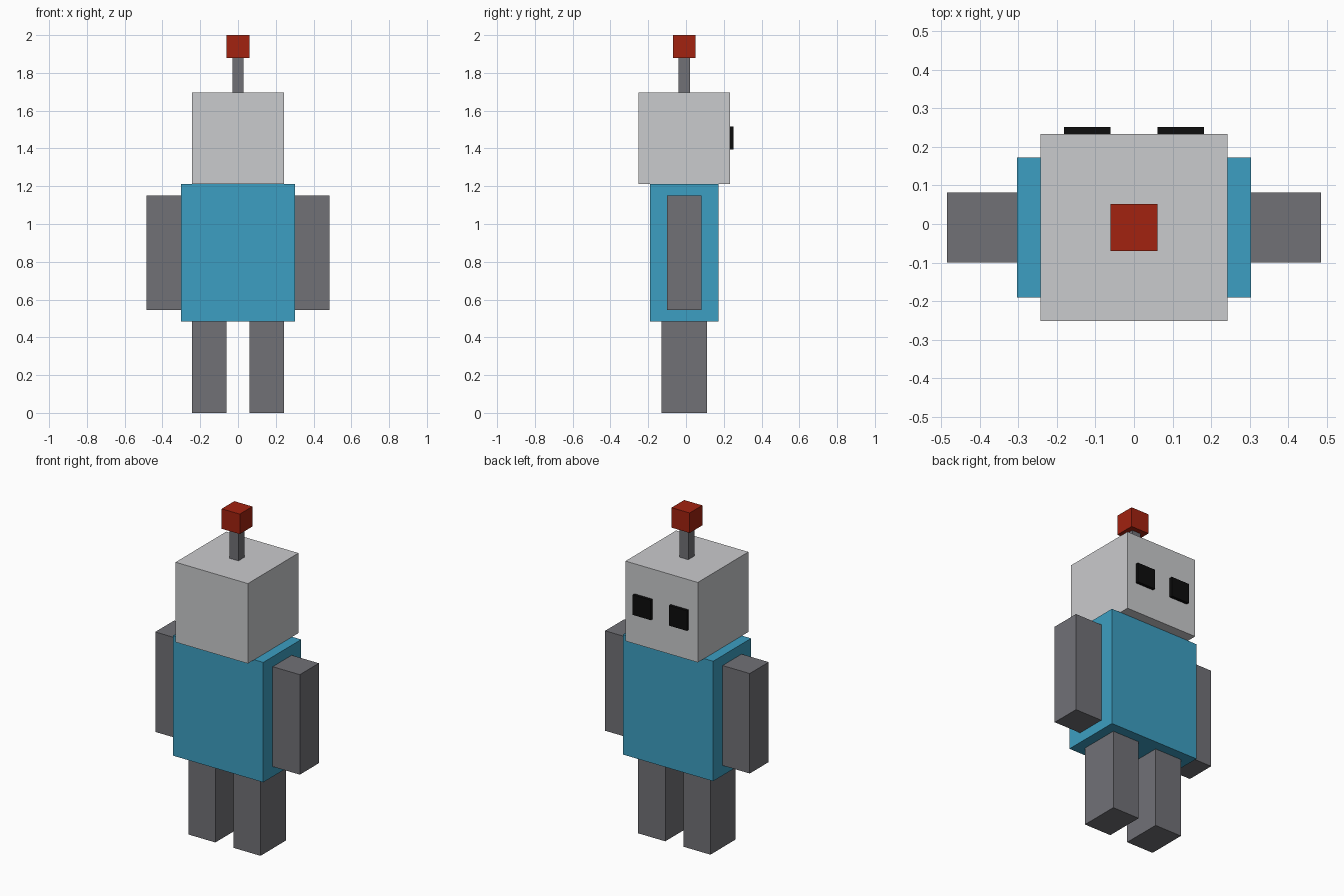
import bpy
import bmesh
from mathutils import Vector

if "Cube" in bpy.data.objects:
    bpy.data.objects.remove(bpy.data.objects["Cube"])

U = 2 / 33          # block unit: the robot is 33 units tall
Y0 = -0.15 * U      # body centre line in depth


def material(name, rgb):
    m = bpy.data.materials.new(name)
    m.diffuse_color = (*rgb, 1)
    m.use_nodes = True
    m.node_tree.nodes["Principled BSDF"].inputs["Base Color"].default_value = m.diffuse_color
    return m


LIGHT_GREY = material("light grey", (0.59, 0.595, 0.61))
BLUE = material("blue", (0.046, 0.345, 0.54))
DARK_GREY = material("dark grey", (0.165, 0.165, 0.183))
RED = material("red", (0.36, 0.016, 0.005))
BLACK = material("black", (0.004, 0.004, 0.004))


def box(name, mat, x, y, z):
    """Box spanning the (min, max) ranges, given in block units."""
    lo, hi = Vector((x[0], y[0], z[0])), Vector((x[1], y[1], z[1]))
    bm = bmesh.new()
    bmesh.ops.create_cube(bm, size=1)
    for v in bm.verts:
        v.co = ((lo + hi) / 2 + v.co * (hi - lo)) * U
        v.co.y += Y0
    mesh = bpy.data.meshes.new(name)
    bm.to_mesh(mesh)
    bm.free()
    mesh.materials.append(mat)
    obj = bpy.data.objects.new(name, mesh)
    bpy.context.collection.objects.link(obj)
    return obj


def pair(name, mat, x, y, z):
    """The same box on the left and right sides."""
    box("right_" + name, mat, x, y, z)
    box("left_" + name, mat, (-x[1], -x[0]), y, z)


# Limbs
pair("leg", DARK_GREY, (1, 4), (-2, 2), (0, 8))
pair("arm", DARK_GREY, (5, 8), (-1.5, 1.5), (9, 19))

# Torso and head
box("torso", BLUE, (-5, 5), (-3, 3), (8, 20))
box("head", LIGHT_GREY, (-4, 4), (-4, 4), (20, 28))

# Eyes on the +y face
pair("eye", BLACK, (1, 3), (4, 4.3), (23, 25))

# Antenna with its tip
box("antenna_rod", DARK_GREY, (-0.5, 0.5), (-0.5, 0.5), (28, 31))
box("antenna_tip", RED, (-1, 1), (-1, 1), (31, 33))
